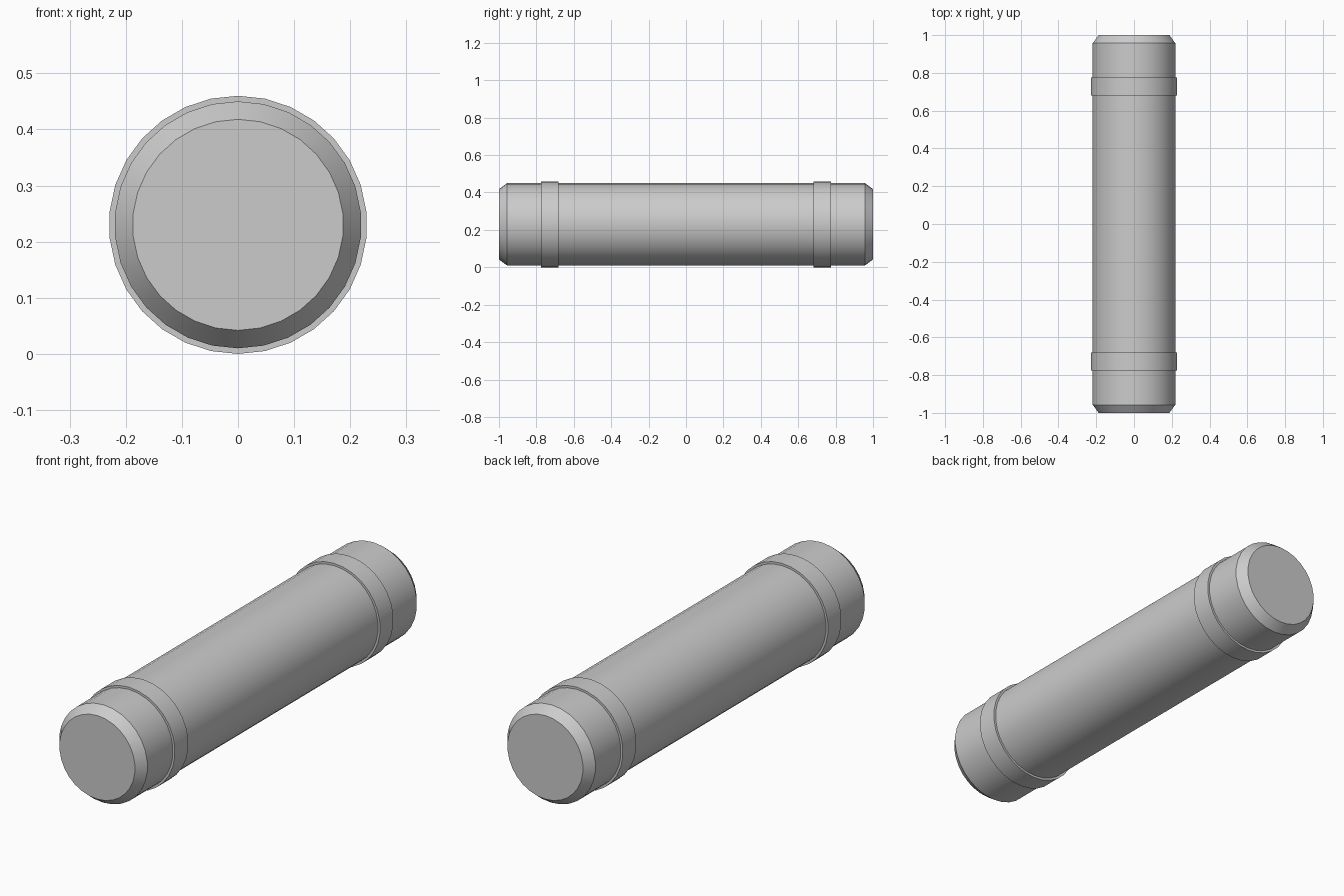
import bpy, bmesh, math

if "Cube" in bpy.data.objects:
    bpy.data.objects.remove(bpy.data.objects["Cube"])

SIDES = 30
AXIS_Z = 0.23


def lathe(name, profile):
    """Revolve (y, radius) rings around the long axis, closing both ends."""
    bm = bmesh.new()
    rings = []
    for y, r in profile:
        ring = []
        for i in range(SIDES):
            a = 2 * math.pi * i / SIDES
            ring.append(bm.verts.new((r * math.sin(a), y, AXIS_Z + r * math.cos(a))))
        rings.append(ring)
    for a, b in zip(rings, rings[1:]):
        for i in range(SIDES):
            j = (i + 1) % SIDES
            bm.faces.new((a[i], a[j], b[j], b[i]))
    bm.faces.new(rings[0])
    bm.faces.new(rings[-1])
    bmesh.ops.recalc_face_normals(bm, faces=bm.faces)
    mesh = bpy.data.meshes.new(name)
    bm.to_mesh(mesh)
    bm.free()
    obj = bpy.data.objects.new(name, mesh)
    bpy.context.collection.objects.link(obj)
    bpy.ops.object.select_all(action='DESELECT')
    obj.select_set(True)
    bpy.context.view_layer.objects.active = obj
    bpy.ops.object.shade_smooth_by_angle(angle=math.radians(30))
    return obj


# Main tube with chamfered ends
lathe("tube_body", [(-1, 0.188), (-0.957, 0.22), (0.957, 0.22), (1, 0.188)])

# Raised band near each end
for label, side in (("front", -1), ("back", 1)):
    lathe(label + "_band", [(side * 0.776, 0.23), (side * 0.681, 0.23)])
